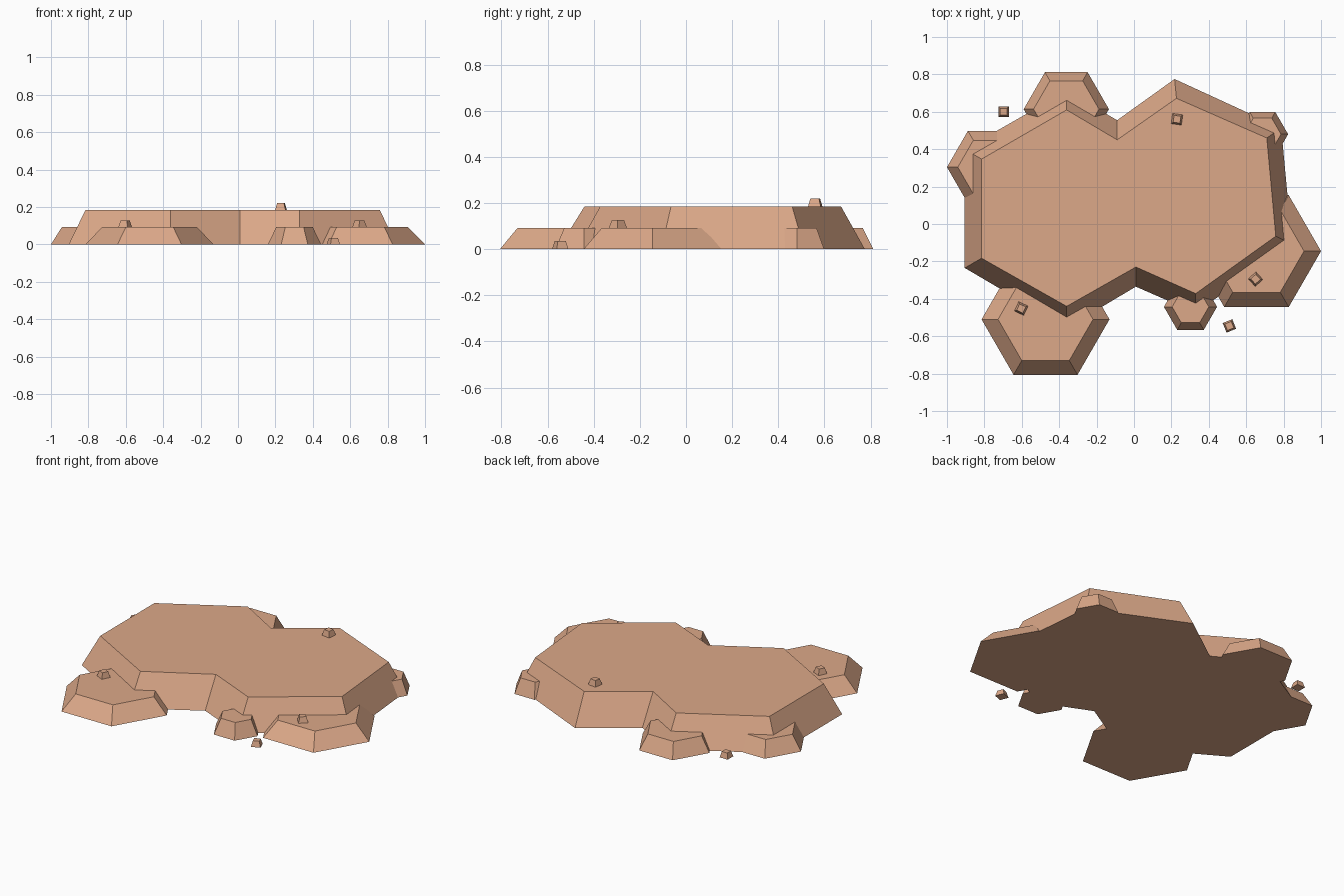
import bpy, math

if "Cube" in bpy.data.objects:
    bpy.data.objects.remove(bpy.data.objects["Cube"])

# One sandstone colour for everything
sandstone = bpy.data.materials.new("sandstone")
sandstone.diffuse_color = (0.72, 0.395, 0.25, 1)
sandstone.use_nodes = True
sandstone.node_tree.nodes["Principled BSDF"].inputs["Base Color"].default_value = sandstone.diffuse_color


def frustum(name, base, top, z0, z1):
    """Flat-faced solid between a base outline and a top outline."""
    n = len(base)
    verts = [(x, y, z0) for x, y in base] + [(x, y, z1) for x, y in top]
    faces = [tuple(reversed(range(n))), tuple(range(n, 2 * n))]
    faces += [(i, (i + 1) % n, n + (i + 1) % n, n + i) for i in range(n)]
    mesh = bpy.data.meshes.new(name)
    mesh.from_pydata(verts, [], faces)
    mesh.materials.append(sandstone)
    obj = bpy.data.objects.new(name, mesh)
    bpy.context.collection.objects.link(obj)
    return obj


def ngon(cx, cy, r, sides, turn=0):
    return [(cx + r * math.cos(turn + math.tau * i / sides),
             cy + r * math.sin(turn + math.tau * i / sides)) for i in range(sides)]


H, LEDGE = 0.185, 0.092

# Main plateau, outlines counter-clockwise
base = [(-0.905, -0.235), (-0.36, -0.555), (0.01, -0.335), (0.33, -0.475), (0.845, -0.107),
        (0.787, 0.513), (0.217, 0.775), (-0.09, 0.555), (-0.36, 0.712), (-0.905, 0.40)]
top = [(-0.815, -0.183), (-0.36, -0.44), (0.01, -0.23), (0.33, -0.372), (0.758, -0.065),
       (0.71, 0.46), (0.227, 0.672), (-0.09, 0.45), (-0.36, 0.61), (-0.815, 0.347)]
frustum("plateau", base, top, 0, H)

# Hexagonal ledges around the edge: x, y, base radius, top radius
ledges = {
    "front_left_ledge": (-0.473, -0.51, 0.342, 0.254),
    "front_right_ledge": (0.655, -0.145, 0.345, 0.254),
    "front_small_ledge": (0.302, -0.443, 0.142, 0.098),
    "back_right_ledge": (0.687, 0.48, 0.137, 0.099),
    "back_ledge": (-0.362, 0.614, 0.228, 0.175),
    "left_ledge": (-0.776, 0.304, 0.224, 0.166),
}
for name, (x, y, r0, r1) in ledges.items():
    frustum(name, ngon(x, y, r0, 6), ngon(x, y, r1, 6), 0, LEDGE)

# Four-sided pebbles: x, y, ground height, turn in degrees
pebbles = [(-0.697, 0.60, 0, 0), (0.51, -0.545, 0, 22), (0.23, 0.56, H, -8),
           (-0.603, -0.452, LEDGE, -25), (0.65, -0.295, LEDGE, 42)]
for i, (x, y, z, turn) in enumerate(pebbles):
    a = math.radians(45 + turn)
    frustum(f"pebble_{i + 1}", ngon(x, y, 0.039, 4, a), ngon(x, y, 0.026, 4, a), z, z + 0.035)
